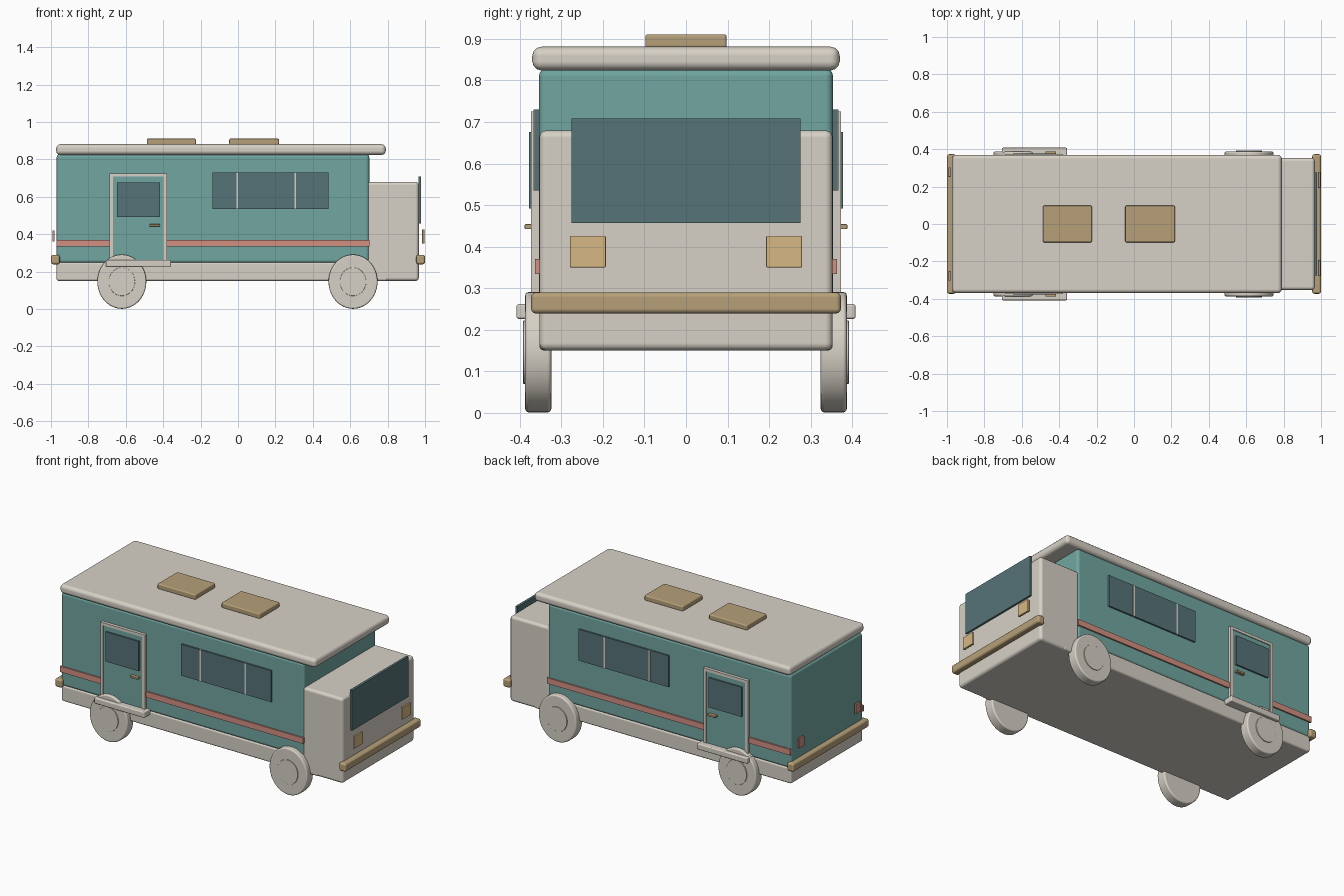
import bpy, bmesh, math

if "Cube" in bpy.data.objects:
    bpy.data.objects.remove(bpy.data.objects["Cube"])


def material(name, r, g, b):
    """Flat colour from 0-255 sRGB values."""
    def lin(c):
        c /= 255
        return c / 12.92 if c <= 0.04045 else ((c + 0.055) / 1.055) ** 2.4
    m = bpy.data.materials.new(name)
    m.diffuse_color = (lin(r), lin(g), lin(b), 1)
    m.use_nodes = True
    m.node_tree.nodes["Principled BSDF"].inputs["Base Color"].default_value = m.diffuse_color
    return m


CREAM = material("cream", 215, 209, 198)
TEAL = material("teal", 113, 166, 160)
TAN = material("tan", 182, 160, 121)
AMBER = material("amber", 214, 183, 131)
SALMON = material("salmon", 210, 144, 130)
GLASS = material("dark_glass", 86, 115, 119)


def finish(name, bm, mat, bevel):
    me = bpy.data.meshes.new(name)
    bm.to_mesh(me)
    bm.free()
    me.materials.append(mat)
    ob = bpy.data.objects.new(name, me)
    bpy.context.collection.objects.link(ob)
    if bevel:
        for p in me.polygons:
            p.use_smooth = True
        mod = ob.modifiers.new("soft_edges", 'BEVEL')
        mod.width = bevel
        mod.segments = 3
        mod.limit_method = 'ANGLE'
        mod.harden_normals = True
    return ob


def box(name, mat, x, y, z, bevel=0.0):
    """Box from (min, max) ranges on each axis."""
    bm = bmesh.new()
    bmesh.ops.create_cube(bm, size=1)
    for v in bm.verts:
        for i, (lo, hi) in enumerate((x, y, z)):
            v.co[i] = (lo + hi) / 2 + v.co[i] * (hi - lo)
    return finish(name, bm, mat, bevel)


def side_boxes(name, mat, x, y, z, bevel=0.0):
    """The same box on the left and right flanks."""
    box(name + "_right", mat, x, (-y[1], -y[0]), z, bevel)
    box(name + "_left", mat, x, y, z, bevel)


def disc(name, mat, x, z, y, rx, rz, bevel):
    """Slightly oval disc with its axle along y."""
    bm = bmesh.new()
    bmesh.ops.create_cone(bm, cap_ends=True, segments=48, radius1=1, radius2=1, depth=1)
    for v in bm.verts:
        a, b, c = v.co
        v.co = (x + a * rx, (y[0] + y[1]) / 2 - c * (y[1] - y[0]), z + b * rz)
    bmesh.ops.recalc_face_normals(bm, faces=bm.faces)
    return finish(name, bm, mat, bevel)


# main shell
box("chassis", CREAM, (-0.97, 0.80), (-0.353, 0.353), (0.15, 0.25), 0.012)
box("cab", CREAM, (0.69, 0.967), (-0.353, 0.353), (0.15, 0.68), 0.018)
box("body", TEAL, (-0.97, 0.702), (-0.354, 0.354), (0.245, 0.828), 0.018)
box("roof", CREAM, (-0.972, 0.79), (-0.37, 0.37), (0.824, 0.881), 0.022)

# roof vents
for i, x in enumerate(((-0.487, -0.225), (-0.047, 0.219))):
    box(f"roof_vent_{i + 1}", TAN, x, (-0.098, 0.098), (0.878, 0.911), 0.007)

# front and rear fittings
box("windshield", GLASS, (0.964, 0.979), (-0.276, 0.276), (0.457, 0.708))
box("front_bumper", TAN, (0.953, 1.0), (-0.373, 0.373), (0.239, 0.29), 0.012)
box("rear_bumper", TAN, (-1.0, -0.953), (-0.373, 0.373), (0.239, 0.29), 0.012)
side_boxes("headlight", AMBER, (0.984, 0.997), (0.193, 0.279), (0.35, 0.426), 0.003)
side_boxes("taillight", SALMON, (-0.993, -0.98), (0.252, 0.303), (0.36, 0.42), 0.003)

# flank stripe
side_boxes("stripe", SALMON, (-0.97, 0.702), (0.35, 0.363), (0.334, 0.37))

# side windows with mullions
side_boxes("side_window", GLASS, (-0.136, 0.483), (0.35, 0.364), (0.535, 0.73))
for i, x in enumerate((-0.004, 0.306)):
    side_boxes(f"mullion_{i + 1}", CREAM, (x - 0.005, x + 0.005), (0.35, 0.367), (0.535, 0.73))

# door, surround, window, handle and step
side_boxes("door", TEAL, (-0.67, -0.396), (0.35, 0.368), (0.25, 0.712))
for part, x, z in (("rear_post", (-0.686, -0.668), (0.25, 0.725)),
                   ("front_post", (-0.398, -0.38), (0.25, 0.725)),
                   ("header", (-0.686, -0.38), (0.708, 0.725))):
    side_boxes("door_frame_" + part, CREAM, x, (0.35, 0.373), z)
side_boxes("door_window", GLASS, (-0.647, -0.418), (0.36, 0.378), (0.492, 0.676))
side_boxes("door_handle", TAN, (-0.473, -0.417), (0.366, 0.388), (0.442, 0.454), 0.002)
side_boxes("step", CREAM, (-0.706, -0.358), (0.34, 0.408), (0.226, 0.262), 0.006)

# wheels and hubs
for end, x in (("rear", -0.621), ("front", 0.615)):
    for side, s in (("left", 1), ("right", -1)):
        disc(f"{end}_wheel_{side}", CREAM, x, 0.146, sorted((s * 0.324, s * 0.387)), 0.131, 0.145, 0.009)
        disc(f"{end}_hub_{side}", CREAM, x, 0.146, sorted((s * 0.37, s * 0.392)), 0.07, 0.076, 0.002)
